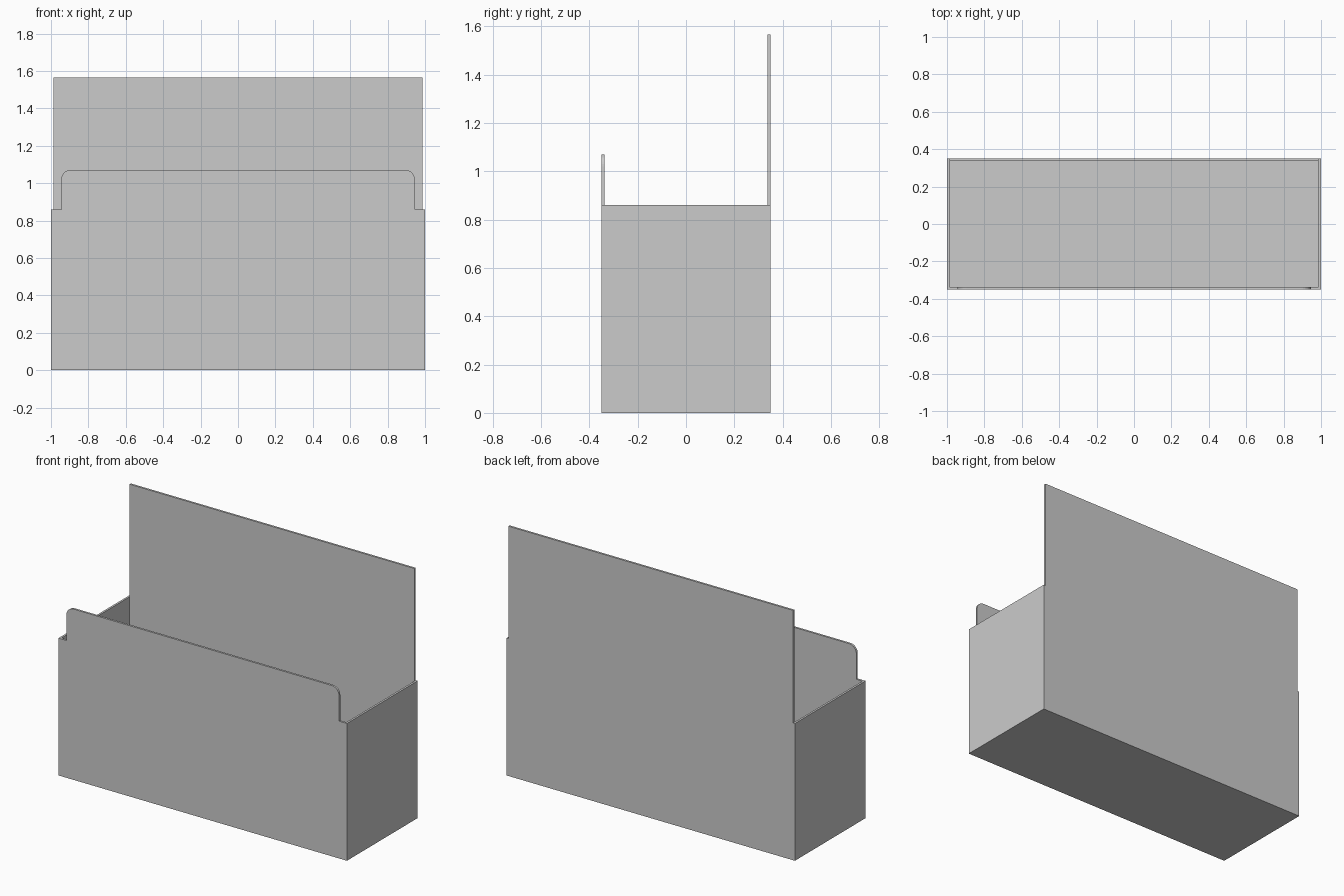
import bpy, bmesh, math
from mathutils import Vector

if "Cube" in bpy.data.objects:
    bpy.data.objects.remove(bpy.data.objects["Cube"])

W, D, H, T = 1.0, 0.35, 0.86, 0.013   # half width, half depth, wall height, sheet thickness
BACK_TOP, FRONT_TOP, TAB_X, R = 1.565, 1.07, 0.945, 0.05


def panel(name, outline, y0, y1):
    """Extrude an x-z outline from y0 to y1."""
    bm = bmesh.new()
    face = bm.faces.new([bm.verts.new((x, y0, z)) for x, z in outline])
    ext = bmesh.ops.extrude_face_region(bm, geom=[face])
    verts = [g for g in ext["geom"] if isinstance(g, bmesh.types.BMVert)]
    bmesh.ops.translate(bm, verts=verts, vec=Vector((0, y1 - y0, 0)))
    bmesh.ops.recalc_face_normals(bm, faces=bm.faces)
    mesh = bpy.data.meshes.new(name)
    bm.to_mesh(mesh)
    bm.free()
    ob = bpy.data.objects.new(name, mesh)
    bpy.context.collection.objects.link(ob)
    return ob


def symmetric(right):
    """Complete a right-hand outline with its mirror image."""
    return right + [(-x, z) for x, z in reversed(right)]


# Front panel with rounded tab
arc = [(TAB_X - R + R * math.cos(a), FRONT_TOP - R + R * math.sin(a))
       for a in [math.radians(90 * i / 8) for i in range(9)]]
panel("front_panel", symmetric([(W, 0), (W, H), (TAB_X, H)] + arc), -D, -D + T)

# Tall back panel, slightly narrower above the box rim
BX = W - T
panel("back_panel", symmetric([(W, 0), (W, H), (BX, H), (BX, BACK_TOP)]), D - T, D)

# Side walls fitted between front and back
for name, s in (("left_side", -1), ("right_side", 1)):
    panel(name, [(s * BX, 0), (s * W, 0), (s * W, H), (s * BX, H)], -D + T, D - T)

# Floor
panel("floor", [(-BX, 0), (BX, 0), (BX, T), (-BX, T)], -D + T, D - T)
